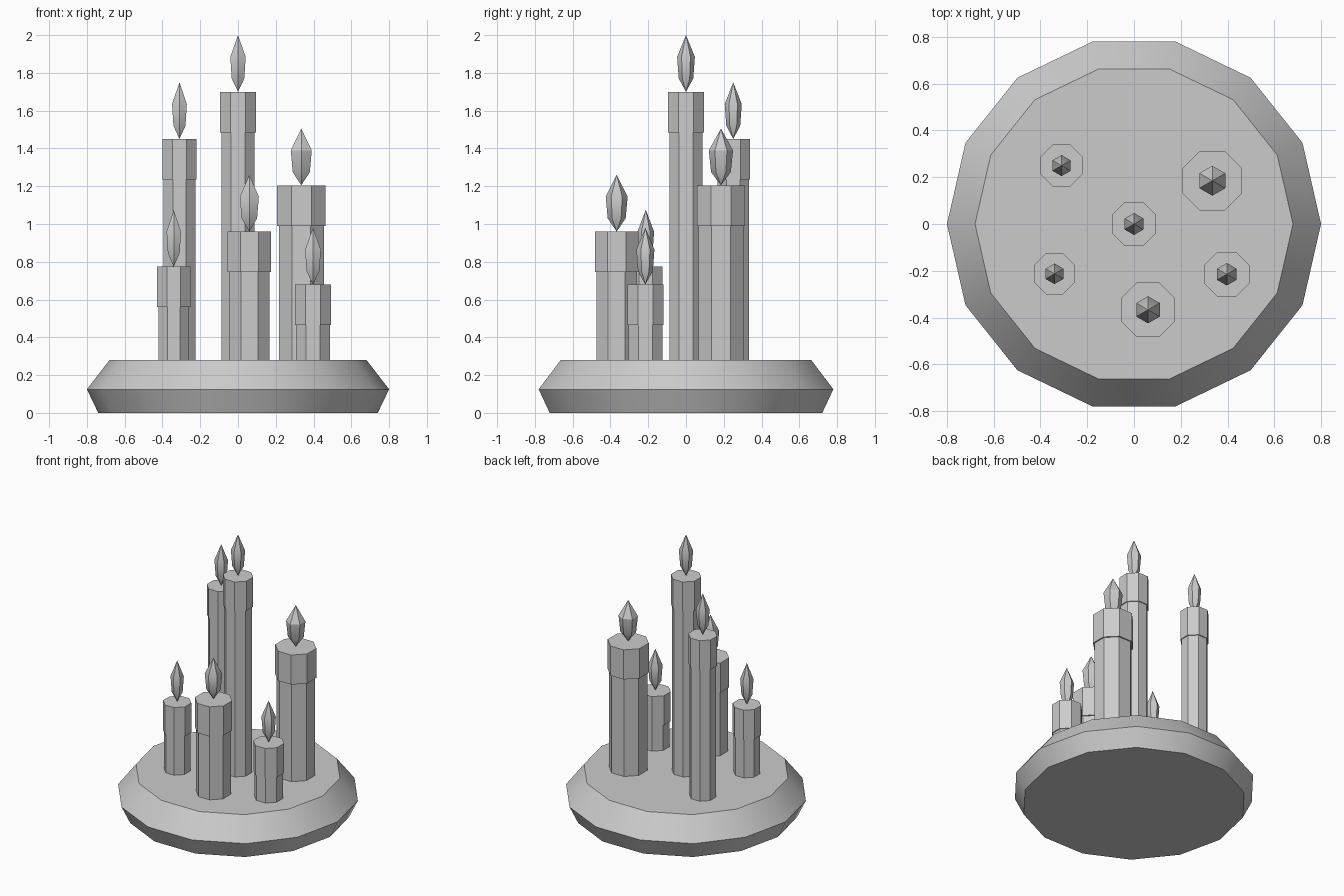
import bpy, bmesh, math

if "Cube" in bpy.data.objects:
    bpy.data.objects.remove(bpy.data.objects["Cube"])

# One plain colour for the whole model
grey = bpy.data.materials.new("plain_grey")
grey.diffuse_color = (0.6, 0.6, 0.6, 1)
grey.use_nodes = True
grey.node_tree.nodes["Principled BSDF"].inputs["Base Color"].default_value = grey.diffuse_color


def lathe(name, profile, sides, centre=(0, 0), turn=0.0):
    """Closed solid from (radius, z) rings, bottom to top; radius 0 is a point."""
    bm = bmesh.new()
    rings = []
    for r, z in profile:
        if r == 0:
            rings.append([bm.verts.new((0, 0, z))])
        else:
            rings.append([bm.verts.new((r * math.cos(turn + math.tau * i / sides),
                                        r * math.sin(turn + math.tau * i / sides), z))
                          for i in range(sides)])
    for a, b in zip(rings, rings[1:]):
        for i in range(sides):
            j = (i + 1) % sides
            if len(a) == 1:
                bm.faces.new((a[0], b[j], b[i]))
            elif len(b) == 1:
                bm.faces.new((a[i], a[j], b[0]))
            else:
                bm.faces.new((a[i], a[j], b[j], b[i]))
    if len(rings[0]) > 1:
        bm.faces.new(rings[0][::-1])
    if len(rings[-1]) > 1:
        bm.faces.new(rings[-1])
    bmesh.ops.recalc_face_normals(bm, faces=bm.faces)
    mesh = bpy.data.meshes.new(name)
    bm.to_mesh(mesh)
    bm.free()
    mesh.materials.append(grey)
    obj = bpy.data.objects.new(name, mesh)
    obj.location = (centre[0], centre[1], 0)
    bpy.context.collection.objects.link(obj)
    # soft shading over shallow edges only
    bpy.ops.object.select_all(action='DESELECT')
    obj.select_set(True)
    bpy.context.view_layer.objects.active = obj
    bpy.ops.object.shade_smooth_by_angle(angle=math.radians(30))
    return obj


BASE_TOP = 0.28

# Round dish with bevelled rim
lathe("base", [(0.74, 0), (0.80, 0.125), (0.68, BASE_TOP)], 14)

# Candles: x, y, half width of the collar, top height
candles = [
    (0.0, 0.0, 0.094, 1.70),
    (-0.31, 0.25, 0.090, 1.45),
    (0.335, 0.185, 0.128, 1.205),
    (0.06, -0.367, 0.116, 0.96),
    (-0.34, -0.213, 0.088, 0.775),
    (0.397, -0.215, 0.096, 0.68),
]

for n, (x, y, half, top) in enumerate(candles, 1):
    r = half / math.cos(math.pi / 8)
    turn = math.pi / 8
    # wax stem
    lathe(f"candle_stem_{n}", [(r * 0.93, BASE_TOP - 0.01), (r * 0.93, top - 0.2)],
          8, (x, y), turn)
    # wider melted wax collar
    lathe(f"wax_collar_{n}", [(r, top - 0.215), (r, top)], 8, (x, y), turn)
    # pointed flame
    f = half * 0.5
    lathe(f"flame_{n}", [(0, top), (f * 0.82, top + 0.07), (f, top + 0.185), (0, top + 0.30)],
          6, (x, y), math.pi / 2)
